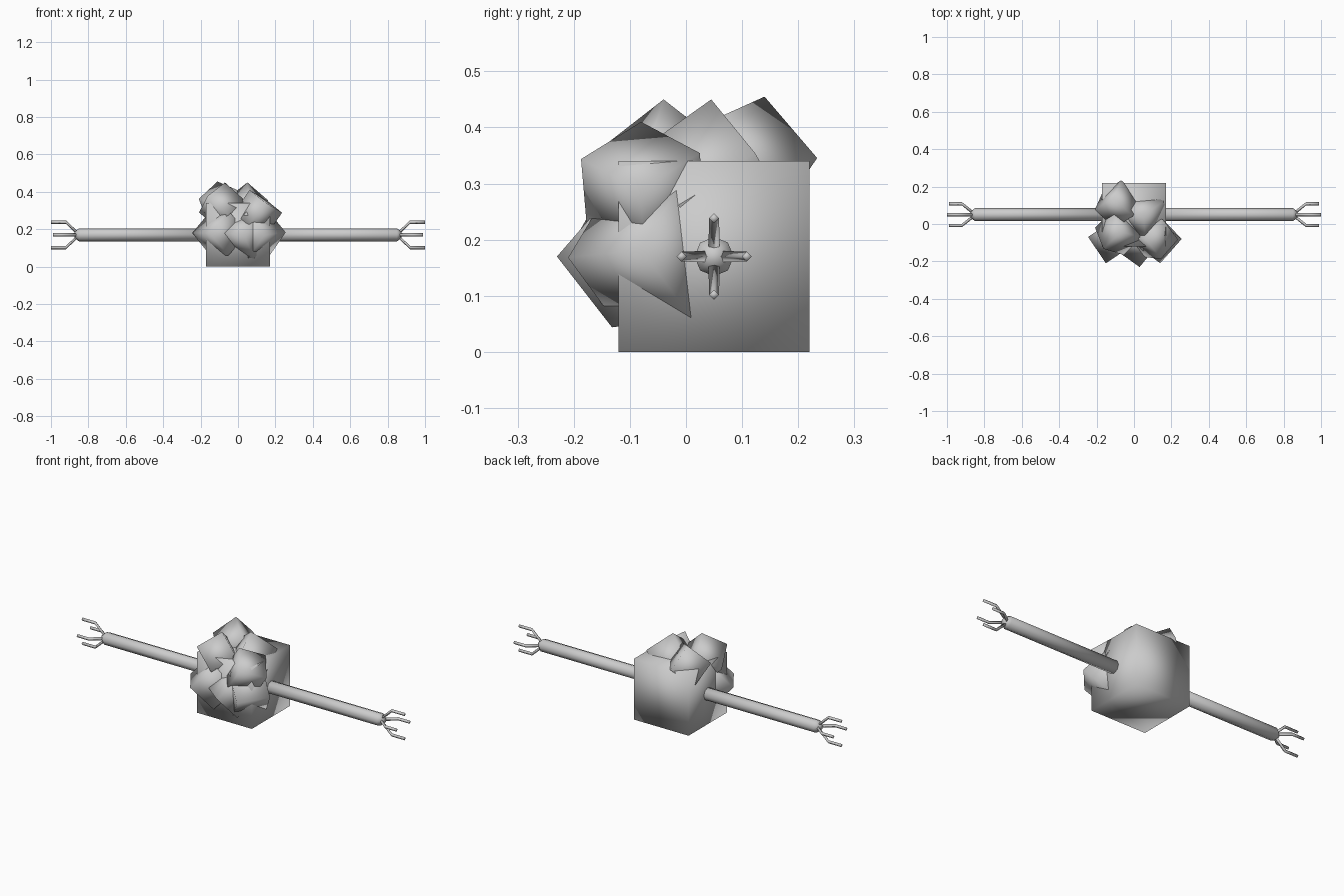
import bpy, bmesh, math
from mathutils import Vector, Matrix

old = bpy.data.objects.get("Cube")
if old:
    bpy.data.objects.remove(old, do_unlink=True)

grey = bpy.data.materials.new("stone_grey")
grey.use_nodes = True
colour = (0.6, 0.6, 0.6, 1)
grey.diffuse_color = colour
grey.node_tree.nodes["Principled BSDF"].inputs["Base Color"].default_value = colour

BODY = Vector((0, 0.05, 0.17))


def finish(name, bm):
    bmesh.ops.recalc_face_normals(bm, faces=bm.faces)
    for f in bm.faces:
        f.smooth = True
    mesh = bpy.data.meshes.new(name)
    bm.to_mesh(mesh)
    bm.free()
    mesh.materials.append(grey)
    obj = bpy.data.objects.new(name, mesh)
    bpy.context.collection.objects.link(obj)
    return obj


def block(name, corner, edge_a, edge_b, side):
    """Smooth cube hung from one outer corner, along two of its edges."""
    corner = Vector(corner)
    u = Vector(edge_a).normalized()
    v = Vector(edge_b)
    v = (v - u * v.dot(u)).normalized()
    w = u.cross(v)
    if w.dot(corner - BODY) > 0:
        w = -w
    centre = corner + (u + v + w) * side / 2
    turn = Matrix((u, v, w)).transposed().to_4x4()
    bm = bmesh.new()
    bmesh.ops.create_cube(bm, size=side, matrix=Matrix.Translation(centre) @ turn)
    finish(name, bm)


def tube(name, rings, sides):
    """Tube along x through (point, radius) rings, closed at both ends."""
    bm = bmesh.new()
    loops = []
    for (x, y, z), r in rings:
        angles = [2 * math.pi * i / sides for i in range(sides)]
        loops.append([bm.verts.new((x, y + r * math.cos(a), z + r * math.sin(a))) for a in angles])
    for a, b in zip(loops, loops[1:]):
        for i in range(sides):
            j = (i + 1) % sides
            bm.faces.new((a[i], a[j], b[j], b[i]))
    bm.faces.new(loops[0])
    bm.faces.new(loops[-1])
    return finish(name, bm)


# Body
bm = bmesh.new()
bmesh.ops.create_cube(bm, size=0.34, matrix=Matrix.Translation(BODY))
finish("body", bm)

# Tumbled blocks over the front and top
block("front_left_block", (0.14, -0.21, 0.168), (0.115, 0.13, 0.015), (-0.092, 0.081, 0.123), 0.174)
block("front_right_block", (-0.15, -0.21, 0.18), (-0.095, 0.14, 0), (0.10, 0.07, 0.12), 0.17)
block("front_middle_block", (0.03, -0.23, 0.17), (0.058, 0.098, -0.126), (0.08, 0.098, 0.114), 0.17)
block("top_left_block", (0.05, 0.045, 0.45), (0.114, 0.08, -0.098), (0.012, -0.139, -0.098), 0.165)
block("top_right_block", (-0.11, 0.14, 0.455), (0.04, 0.09, -0.105), (-0.1, -0.07, -0.08), 0.15)
block("brow_right_block", (-0.07, -0.04, 0.45), (-0.09, -0.09, -0.07), (0.1, -0.03, -0.09), 0.15)
block("brow_left_block", (0.062, -0.08, 0.41), (0.08, -0.105, -0.065), (0.083, 0.095, -0.05), 0.15)

# Arms with four bent fingers each
for side, s in (("left", 1), ("right", -1)):
    def at(x, dy=0, dz=0):
        return (s * x, BODY.y + dy, BODY.z + dz)
    tube(side + "_arm", [(at(0.1), 0.035), (at(0.85), 0.035), (at(0.875), 0.015)], 8)
    for k, (dy, dz, tip) in enumerate(((0, 0.068, 1), (0, -0.068, 1), (0.058, 0, 0.99), (-0.058, 0, 0.99))):
        tube(f"{side}_finger_{k + 1}", [(at(0.855, dy * 0.1, dz * 0.1), 0.01),
                                        (at(0.92, dy, dz), 0.009), (at(tip, dy, dz), 0.009)], 4)
